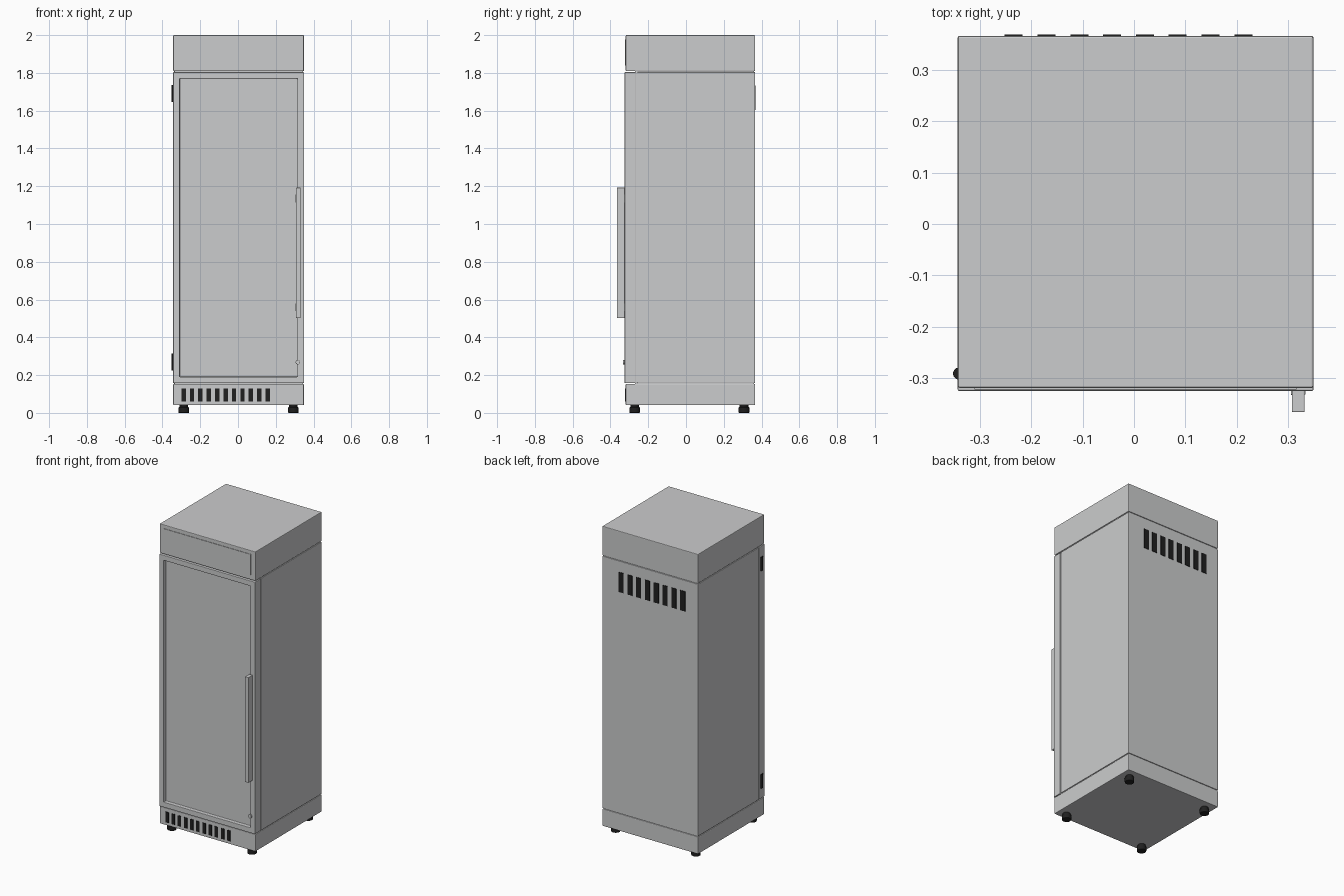
import bpy, bmesh, math
from mathutils import Matrix

if "Cube" in bpy.data.objects:
    bpy.data.objects.remove(bpy.data.objects["Cube"])


def flat_colour(name, rgb):
    m = bpy.data.materials.new(name)
    m.diffuse_color = (*rgb, 1)
    m.use_nodes = True
    m.node_tree.nodes["Principled BSDF"].inputs["Base Color"].default_value = m.diffuse_color
    return m


GREY = flat_colour("light grey steel", (0.6, 0.605, 0.61))
BLACK = flat_colour("black rubber", (0.014, 0.014, 0.014))


def finish(bm, name, mat, bevel=0.0):
    me = bpy.data.meshes.new(name)
    bm.to_mesh(me)
    bm.free()
    me.materials.append(mat)
    ob = bpy.data.objects.new(name, me)
    bpy.context.collection.objects.link(ob)
    if bevel:
        mod = ob.modifiers.new("Bevel", 'BEVEL')
        mod.width = bevel
        mod.segments = 2
        mod.limit_method = 'ANGLE'
    return ob


def add_box(bm, x, y, z):
    lo, hi = zip(x, y, z)
    size = [b - a for a, b in zip(lo, hi)]
    mid = [(a + b) / 2 for a, b in zip(lo, hi)]
    bmesh.ops.create_cube(bm, size=1, matrix=Matrix.Translation(mid) @ Matrix.Diagonal((*size, 1)))


def box(name, x, y, z, mat=GREY, bevel=0.0):
    bm = bmesh.new()
    add_box(bm, x, y, z)
    return finish(bm, name, mat, bevel)


def cylinder(name, centre, r, h, mat, axis='Z', bevel=0.0):
    bm = bmesh.new()
    rot = Matrix.Rotation(math.pi / 2, 4, 'X') if axis == 'Y' else Matrix()
    bmesh.ops.create_cone(bm, cap_ends=True, segments=28, radius1=r, radius2=r, depth=h,
                          matrix=Matrix.Translation(centre) @ rot)
    for f in bm.faces:
        f.smooth = len(f.verts) == 4
    for e in bm.edges:
        e.smooth = all(len(f.verts) == 4 for f in e.link_faces)
    return finish(bm, name, mat, bevel)


def slots(name, x0, pitch, count, width, y, z):
    bm = bmesh.new()
    for i in range(count):
        c = x0 + i * pitch
        add_box(bm, (c - width / 2, c + width / 2), y, z)
    return finish(bm, name, BLACK)


# Cabinet: base, main body and header, separated by narrow seams
X = (-0.343, 0.349)
BACK, FRONT = 0.366, -0.319
CX = 0.003
box("base_plinth", X, (FRONT, BACK), (0.041, 0.153), bevel=0.004)
box("cabinet_body", X, (-0.259, BACK), (0.157, 1.804), bevel=0.003)
box("header", X, (FRONT, BACK), (1.809, 2.0), bevel=0.004)
box("header_panel", (-0.31, 0.316), (FRONT - 0.003, FRONT + 0.004), (1.84, 1.976))
box("seam_filler", (X[0] + 0.005, X[1] - 0.005), (-0.25, BACK - 0.005), (0.1, 1.9))
box("door_gasket", (X[0] + 0.006, X[1] - 0.006), (-0.27, -0.25), (0.15, 1.81))

# Door slab with a recessed window pane
bm = bmesh.new()
add_box(bm, X, (-0.325, -0.265), (0.157, 1.804))
bm.normal_update()
face = min(bm.faces, key=lambda f: f.calc_center_median().y)
bmesh.ops.inset_region(bm, faces=[face], thickness=0.048)
bmesh.ops.translate(bm, verts=face.verts[:], vec=(0, 0, 0))
inner = bmesh.ops.extrude_discrete_faces(bm, faces=[face])["faces"][0]
for v in inner.verts:
    v.co.y += 0.025
finish(bm, "door", GREY, 0.003)

# Handle, with its mounting strip, and door lock
box("handle", (0.307, 0.332), (-0.366, -0.322), (0.503, 1.192), bevel=0.002)
for z in (0.56, 1.135):
    box("handle_mount", (0.305, 0.334), (-0.332, -0.322), (z - 0.02, z + 0.02))
cylinder("door_lock", (0.317, -0.327, 0.268), 0.012, 0.012, GREY, 'Y', 0.001)

# Hinge barrels on the left side of the door
for name, z in (("lower_hinge", 0.27), ("upper_hinge", 1.69)):
    cylinder(name, (-0.34, -0.291, z), 0.012, 0.09, BLACK)

# Ventilation slots, front and rear
slots("front_vent", -0.288, 0.0445, 11, 0.023, (FRONT - 0.003, FRONT + 0.004), (0.061, 0.13))
slots("rear_vent", -0.234, 0.0638, 8, 0.035, (BACK - 0.004, BACK + 0.003), (1.603, 1.733))

# Round feet with a short stem
for sx in (-1, 1):
    for y in (-0.272, 0.307):
        cylinder("foot", (CX + sx * 0.29, y, 0.015), 0.028, 0.03, BLACK, bevel=0.003)
        cylinder("foot_stem", (CX + sx * 0.29, y, 0.036), 0.023, 0.016, BLACK)
